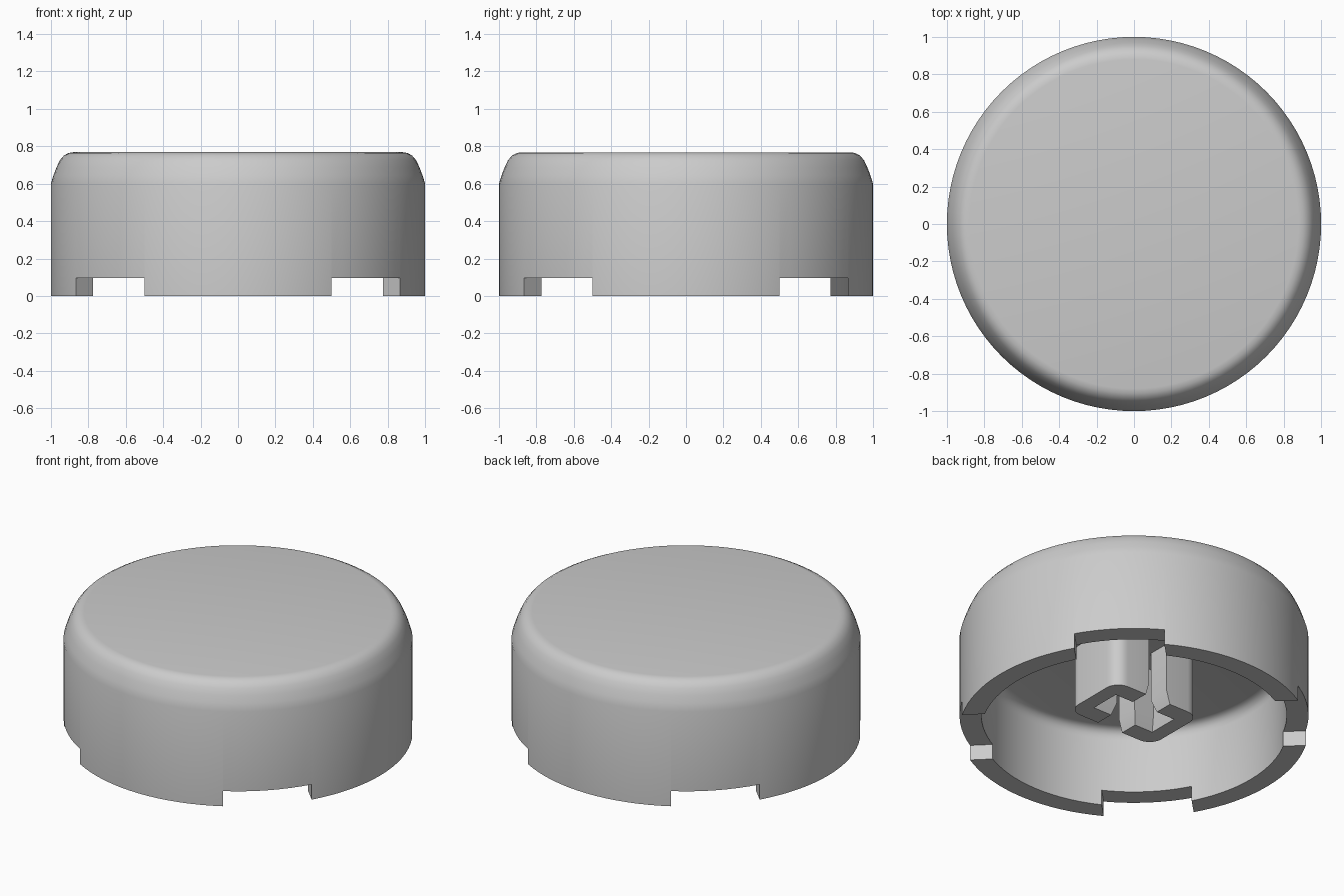
import bpy, bmesh, math

if "Cube" in bpy.data.objects:
    bpy.data.objects.remove(bpy.data.objects["Cube"])

grey = bpy.data.materials.new("light_grey")
grey.diffuse_color = (0.6, 0.6, 0.6, 1)
grey.use_nodes = True
grey.node_tree.nodes["Principled BSDF"].inputs["Base Color"].default_value = grey.diffuse_color


def finish(name, bm):
    bmesh.ops.recalc_face_normals(bm, faces=bm.faces)
    mesh = bpy.data.meshes.new(name)
    bm.to_mesh(mesh)
    bm.free()
    mesh.materials.append(grey)
    ob = bpy.data.objects.new(name, mesh)
    bpy.context.collection.objects.link(ob)
    return ob


def loft(name, layers):
    """Closed solid through matching outlines, given as (z, outline) from bottom to top."""
    bm = bmesh.new()
    rings = [[bm.verts.new((x, y, z)) for x, y in outline] for z, outline in layers]
    n = len(rings[0])
    for lo, hi in zip(rings, rings[1:]):
        for i in range(n):
            j = (i + 1) % n
            bm.faces.new((lo[i], lo[j], hi[j], hi[i]))
    bm.faces.new(rings[0][::-1])
    bm.faces.new(rings[-1])
    return finish(name, bm)


def lathe(name, profile, steps):
    bm = bmesh.new()
    verts = [bm.verts.new((r, 0, z)) for r, z in profile]
    edges = [bm.edges.new(p) for p in zip(verts, verts[1:])]
    bmesh.ops.spin(bm, geom=verts + edges, axis=(0, 0, 1), cent=(0, 0, 0),
                   angle=math.tau, steps=steps)
    bmesh.ops.remove_doubles(bm, verts=bm.verts, dist=1e-4)
    return finish(name, bm)


def cut(ob, cutter):
    mod = ob.modifiers.new("cut", "BOOLEAN")
    mod.operation = "DIFFERENCE"
    mod.solver = "EXACT"
    mod.object = cutter
    bpy.context.view_layer.objects.active = ob
    bpy.ops.object.modifier_apply(modifier=mod.name)
    bpy.data.objects.remove(cutter)


def smooth(ob):
    bpy.ops.object.select_all(action="DESELECT")
    ob.select_set(True)
    bpy.context.view_layer.objects.active = ob
    bpy.ops.object.shade_smooth_by_angle(angle=math.radians(30))


# Hollow round cap with a thick top and softened edges, inside and out
CEILING = 0.5
cap = lathe("cap", [
    (0, 0.768), (0.88, 0.768), (0.905, 0.764), (0.93, 0.751), (0.952, 0.725),
    (0.97, 0.687), (0.986, 0.645), (1, 0.6), (1, 0), (0.875, 0),
    (0.875, 0.435), (0.87, 0.461), (0.857, 0.482), (0.838, 0.495),
    (0.815, CEILING), (0, CEILING)], 96)

# Four parallel-sided notches in the rim, one on each diagonal
HALF = 0.2588
for k in range(4):
    t = math.radians(90 * k + 45)
    c, s = math.cos(t), math.sin(t)
    box = [(u * c - v * s, u * s + v * c)
           for u, v in ((0.6, -HALF), (1.2, -HALF), (1.2, HALF), (0.6, HALF))]
    cut(cap, loft("notch_cutter", [(-0.2, box), (0.096, box)]))
smooth(cap)

# Central stem: rounded block hanging from the ceiling
HX, HY, R = 0.31, 0.213, 0.085
outline = []
for k, (sx, sy) in enumerate(((1, 1), (-1, 1), (-1, -1), (1, -1))):
    for i in range(7):
        t = math.radians(90 * k + 15 * i)
        outline.append((sx * (HX - R) + R * math.cos(t), sy * (HY - R) + R * math.sin(t)))
stem = loft("stem", [(0.11, outline), (CEILING + 0.01, outline)])


def cross(w, h, l, t=0.4):
    return [(w, h), (w, t), (-w, t), (-w, h), (-l, h), (-l, -h),
            (-w, -h), (-w, -t), (w, -t), (w, -h), (l, -h), (l, h)]


# Cross socket with a flared mouth: one arm runs through the stem, the other stops inside
mouth, bore = cross(0.09, 0.097, 0.218), cross(0.066, 0.072, 0.205)
cut(stem, loft("socket_cutter", [(0, mouth), (0.11, mouth), (0.19, bore), (0.7, bore)]))
smooth(stem)
